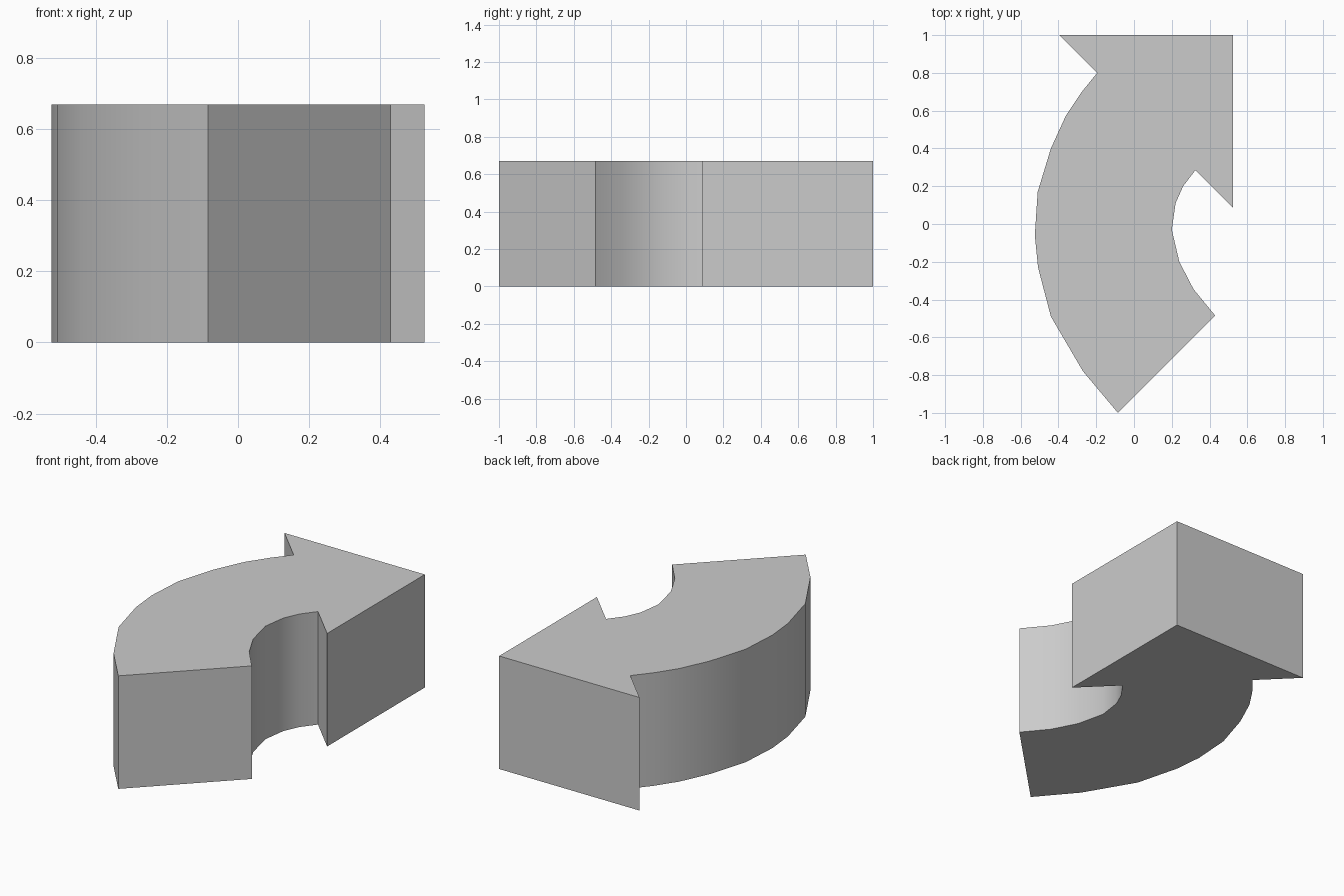
import bpy
import bmesh
import math

cube = bpy.data.objects.get("Cube")
if cube:
    bpy.data.objects.remove(cube, do_unlink=True)

HEIGHT = 0.67

# Single plain grey
grey = bpy.data.materials.new("plain_grey")
grey.use_nodes = True
colour = (0.6, 0.6, 0.6, 1)
grey.diffuse_color = colour
grey.node_tree.nodes["Principled BSDF"].inputs["Base Color"].default_value = colour

# Outline: square-cornered arrow head, then the two bowed sides of the shaft
head_left = [(0.525, 1), (-0.395, 1)]
outer_side = [(-0.195, 0.8), (-0.28, 0.695), (-0.36, 0.575), (-0.44, 0.4), (-0.51, 0.17),
              (-0.525, -0.06), (-0.508, -0.23), (-0.44, -0.49), (-0.27, -0.78), (-0.085, -1)]
inner_side = [(0.43, -0.485), (0.315, -0.345), (0.24, -0.2), (0.2, -0.03),
              (0.22, 0.11), (0.26, 0.2), (0.325, 0.285)]
head_right = [(0.525, 0.085)]
outline = head_left + outer_side + inner_side + head_right

# Extrude the outline into a solid block
bm = bmesh.new()
base = bm.faces.new([bm.verts.new((x, y, 0)) for x, y in outline])
top = bmesh.ops.extrude_face_region(bm, geom=[base], use_keep_orig=True)["geom"]
bmesh.ops.translate(bm, vec=(0, 0, HEIGHT),
                    verts=[v for v in top if isinstance(v, bmesh.types.BMVert)])
bmesh.ops.recalc_face_normals(bm, faces=bm.faces)
mesh = bpy.data.meshes.new("curved_arrow")
bm.to_mesh(mesh)
bm.free()
mesh.materials.append(grey)

arrow = bpy.data.objects.new("curved_arrow", mesh)
bpy.context.collection.objects.link(arrow)

# Smooth the curved sides, keep corners sharp
bpy.ops.object.select_all(action='DESELECT')
arrow.select_set(True)
bpy.context.view_layer.objects.active = arrow
bpy.ops.object.shade_smooth_by_angle(angle=math.radians(30))
